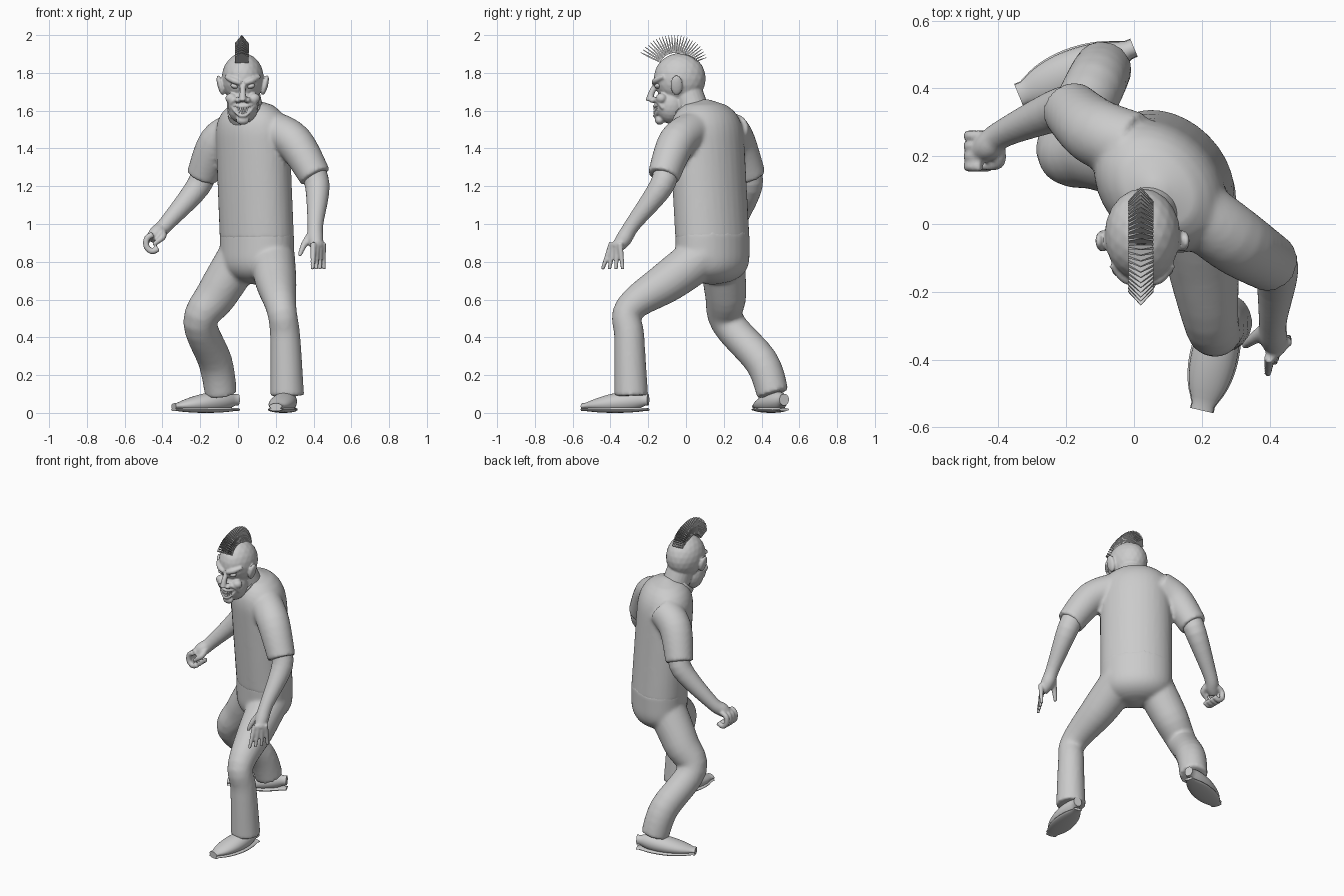
import bpy, bmesh, math
from math import cos, sin, pi, sqrt, radians
from mathutils import Vector, Matrix

default_cube = bpy.data.objects.get("Cube")
if default_cube:
    bpy.data.objects.remove(default_cube, do_unlink=True)

GREY = (0.6, 0.6, 0.6, 1)
grey = bpy.data.materials.new("plain_grey")
grey.use_nodes = True
grey.diffuse_color = GREY
grey.node_tree.nodes["Principled BSDF"].inputs["Base Color"].default_value = GREY


def skin(bm, sections, sides=24):
    """Close a surface over oval sections given as centre, side axis and depth axis."""
    rings = []
    for centre, across, deep in sections:
        angles = [2 * pi * k / sides for k in range(sides)]
        rings.append([bm.verts.new(centre + across * cos(a) + deep * sin(a)) for a in angles])
    for low, high in zip(rings, rings[1:]):
        for k in range(sides):
            following = (k + 1) % sides
            bm.faces.new((low[k], low[following], high[following], high[k]))
    bm.faces.new(rings[0][::-1])
    bm.faces.new(rings[-1])


def blend(before, start, end, after, t):
    """Smooth curve between two joints, steered by their neighbours."""
    return (start * (2 - 5 * t ** 2 + 3 * t ** 3) + end * (t + 4 * t ** 2 - 3 * t ** 3)
            + before * (2 * t ** 2 - t - t ** 3) + after * (t ** 3 - t ** 2)) / 2


def tube(bm, *joints, steps=5):
    """Round limb through joints of x, y, z and radius."""
    joints = [Vector(joint) for joint in joints]
    padded = [joints[0], *joints, joints[-1]]
    path = [blend(*group, step / steps)
            for group in zip(padded, padded[1:], padded[2:], padded[3:]) for step in range(steps)]
    path.append(joints[-1])
    sections = []
    for i, point in enumerate(path):
        heading = (path[min(i + 1, len(path) - 1)] - path[max(i - 1, 0)]).to_3d()
        across = heading.cross(Vector((0, 1, 0))).normalized()
        deep = heading.cross(across).normalized()
        sections.append((point.to_3d(), across * point.w, deep * point.w))
    skin(bm, sections)


def trunk(bm, start, bend, end, base, crown):
    """Oval column, turned with the body, that rounds off between bend and end."""
    across, deep = Vector((1, -1, 0)).normalized(), Vector((1, 1, 0)).normalized()
    sections = []
    for step in range(25):
        t = step / 24
        z = start + (end - start) * t
        rounding = sqrt(max(0.01, 1 - max(0, (z - bend) / (end - bend)) ** 3))
        centre = Vector(base).lerp(Vector(crown), t).to_3d() + Vector((0, 0, z))
        sections.append((centre, across * 0.22 * rounding, deep * 0.17 * rounding))
    skin(bm, sections, 32)


def footwear(bm, heel, toe, half_width, heel_height, toe_height):
    """Rounded slab from heel to toe whose height changes evenly."""
    heel, toe = Vector(heel).to_3d(), Vector(toe).to_3d()
    across = (toe - heel).cross(Vector((0, 0, 1))).normalized()
    sections = []
    for step in range(21):
        t = step / 20
        rounding = max(0.2, sin(pi * t)) ** 0.5
        half_height = (heel_height + (toe_height - heel_height) * t) / 2
        up = Vector((0, 0, half_height))
        width = half_width * rounding * (0.8 + 0.2 * t)
        sections.append((heel.lerp(toe, t) + up, across * width, up * rounding))
    skin(bm, sections)


def ball(bm, place, size, tilt=0):
    matrix = (Matrix.Translation(place) @ Matrix.Rotation(tilt, 4, 'Y')
              @ Matrix.Diagonal((*size, 1)))
    bmesh.ops.create_icosphere(bm, subdivisions=3, radius=1, matrix=matrix)


def finish(name, bm, voxel=0, relax=2, smooth=True):
    """Store the part, optionally fusing its pieces into one skin."""
    bmesh.ops.recalc_face_normals(bm, faces=bm.faces)
    mesh = bpy.data.meshes.new(name)
    bm.to_mesh(mesh)
    bm.free()
    mesh.materials.append(grey)
    part = bpy.data.objects.new(name, mesh)
    bpy.context.collection.objects.link(part)
    if voxel:
        fuse = part.modifiers.new("fuse", 'REMESH')
        fuse.mode, fuse.voxel_size, fuse.use_smooth_shade = 'VOXEL', voxel, True
        soften = part.modifiers.new("soften", 'SMOOTH')
        soften.factor, soften.iterations = 0.5, relax
    if smooth:
        bpy.ops.object.select_all(action='DESELECT')
        part.select_set(True)
        bpy.context.view_layer.objects.active = part
        bpy.ops.object.shade_smooth_by_angle(angle=radians(50))


# Shirt: torso and both sleeves
bm = bmesh.new()
trunk(bm, 0.92, 1.42, 1.66, (0.1, 0.14), (0.07, 0.1))
tube(bm, (0.18, 0.04, 1.5, 0.1), (0.3, -0.05, 1.43, 0.1), (0.41, -0.12, 1.25, 0.085))
tube(bm, (0, 0.23, 1.5, 0.1), (-0.11, 0.27, 1.43, 0.1), (-0.19, 0.34, 1.25, 0.085))
finish("shirt", bm, 0.012, 4)

# Collar band
bm = bmesh.new()
tube(bm, (0.05, 0.04, 1.56, 0.1), (0.03, 0, 1.61, 0.09))
finish("collar", bm)

# Trousers: pelvis and two bent legs
bm = bmesh.new()
trunk(bm, 0.96, 0.85, 0.68, (0.1, 0.14), (0.1, 0.14))
tube(bm, (0.18, 0.1, 0.84, 0.12), (0.2, -0.09, 0.7, 0.11), (0.23, -0.3, 0.55, 0.08),
     (0.25, -0.3, 0.4, 0.08), (0.26, -0.29, 0.09, 0.09))
tube(bm, (0.02, 0.19, 0.84, 0.12), (-0.11, 0.21, 0.63, 0.11), (-0.2, 0.22, 0.48, 0.09),
     (-0.12, 0.4, 0.27, 0.09), (-0.09, 0.46, 0.1, 0.085))
finish("trousers", bm, 0.012, 4)

# Shoes: soft upper on a flat sole
for side, heel, toe in (("left", (0.28, -0.2), (0.2, -0.55)), ("right", (0, 0.52), (-0.34, 0.38))):
    for piece, width, back, front in (("shoe", 0.075, 0.14, 0.07), ("sole", 0.08, 0.035, 0.035)):
        bm = bmesh.new()
        footwear(bm, heel, toe, width, back, front)
        finish(side + "_" + piece, bm)

# Left arm with an open hand
bm = bmesh.new()
tube(bm, (0.38, -0.1, 1.32, 0.065), (0.42, -0.13, 1.2, 0.065), (0.41, -0.28, 1, 0.042),
     (0.41, -0.33, 0.92, 0.042), (0.42, -0.37, 0.87, 0.03))
for finger in range(4):
    knuckle = Vector((0.45 - finger / 60, -0.35 - finger / 70, 0.9, 0.016))
    tip = Vector((0.455 - finger / 50, -0.335 - finger / 28, 0.76, 0.01))
    tube(bm, knuckle, tip)
tube(bm, (0.39, -0.31, 0.95, 0.022), (0.35, -0.34, 0.89, 0.017), (0.325, -0.36, 0.83, 0.01))
finish("left_arm", bm, 0.007)

# Right arm with a closed fist
bm = bmesh.new()
tube(bm, (-0.17, 0.32, 1.32, 0.065), (-0.21, 0.34, 1.2, 0.065), (-0.38, 0.27, 1, 0.042),
     (-0.43, 0.23, 0.95, 0.042), (-0.46, 0.21, 0.92, 0.03))
for finger in range(4):
    y = 0.26 - finger * 0.03
    curl = [(-0.45 - 0.038 * sin(a), y, 0.9 + 0.045 * cos(a), 0.016) for a in range(5)]
    tube(bm, *curl)
tube(bm, (-0.4, 0.23, 0.96, 0.02), (-0.4, 0.18, 0.93, 0.018), (-0.45, 0.17, 0.89, 0.01))
finish("right_arm", bm, 0.007)

# Head: skull, jaw, neck and scowling features
MID = 0.025


def grin(x, height, lift):
    """Point on the mouth curve, wrapping round the jaw and rising at the corners."""
    return MID + x, -0.165 + 9 * x * x, height + lift * x * x


bm = bmesh.new()
ball(bm, (MID, -0.033, 1.77), (0.112, 0.138, 0.135))
ball(bm, (MID, -0.08, 1.63), (0.085, 0.085, 0.1))
ball(bm, (MID, -0.14, 1.55), (0.035, 0.025, 0.025))
tube(bm, (0.06, 0.06, 1.54, 0.085), (0.03, 0, 1.72, 0.08))
tube(bm, (MID, -0.15, 1.75, 0.014), (MID, -0.18, 1.7, 0.016), (MID, -0.195, 1.65, 0.02))
for s in (-1, 1):
    # nostril, cheek, ear, brow and smile crease
    ball(bm, (MID + s * 0.024, -0.175, 1.655), (0.017, 0.02, 0.014))
    ball(bm, (MID + s * 0.06, -0.13, 1.665), (0.032, 0.03, 0.028))
    ball(bm, (MID + s * 0.118, -0.05, 1.735), (0.016, 0.032, 0.055), s * 0.25)
    tube(bm, (MID + s * 0.01, -0.17, 1.745, 0.012), (MID + s * 0.05, -0.16, 1.76, 0.016),
         (MID + s * 0.09, -0.12, 1.78, 0.01))
    tube(bm, (MID + s * 0.02, -0.17, 1.665, 0.01), (MID + s * 0.06, -0.145, 1.645, 0.012),
         (MID + s * 0.07, -0.12, 1.61, 0.01))
for height, lift in ((1.622, 5), (1.573, 16)):
    tube(bm, *[(*grin(k / 50, height, lift), 0.01) for k in range(-3, 4)])
finish("head", bm, 0.006)

# Eyes and teeth
for side, s in (("left", 1), ("right", -1)):
    bm = bmesh.new()
    ball(bm, (MID + s * 0.044, -0.15, 1.73), (0.021, 0.017, 0.013), s * -0.3)
    finish(side + "_eye", bm)
bm = bmesh.new()
for height in (1.608, 1.59):
    for k in range(-4, 5):
        place = Matrix.Translation(grin(k / 85, height, 8))
        bmesh.ops.create_cube(bm, size=0.015, matrix=place @ Matrix.Diagonal((0.6, 1, 1, 1)))
finish("teeth", bm, smooth=False)

# Crest: a fan of pointed wedge plates over the skull
bm = bmesh.new()
PLATES = 26
for plate in range(PLATES):
    forward = plate / (PLATES - 1)
    lean = radians(20 + 134 * forward)
    tip = 0.18 + 0.02 * forward ** 4
    outline = ((-0.035, 0.085, 2.7), (-0.037, tip - 0.045, 1.5), (0, tip, 0.4),
               (0.037, tip - 0.045, 1.5), (0.035, 0.085, 2.7))
    front, back = [[bm.verts.new((0.02 + x, -0.06 + reach * cos(lean + s * radians(spread)),
                                  1.82 + reach * sin(lean + s * radians(spread))))
                    for x, reach, spread in outline] for s in (1, -1)]
    bm.faces.new(front)
    bm.faces.new(back[::-1])
    for k in range(len(outline)):
        bm.faces.new((front[k], back[k], back[k - 1], front[k - 1]))
finish("crest", bm, smooth=False)
